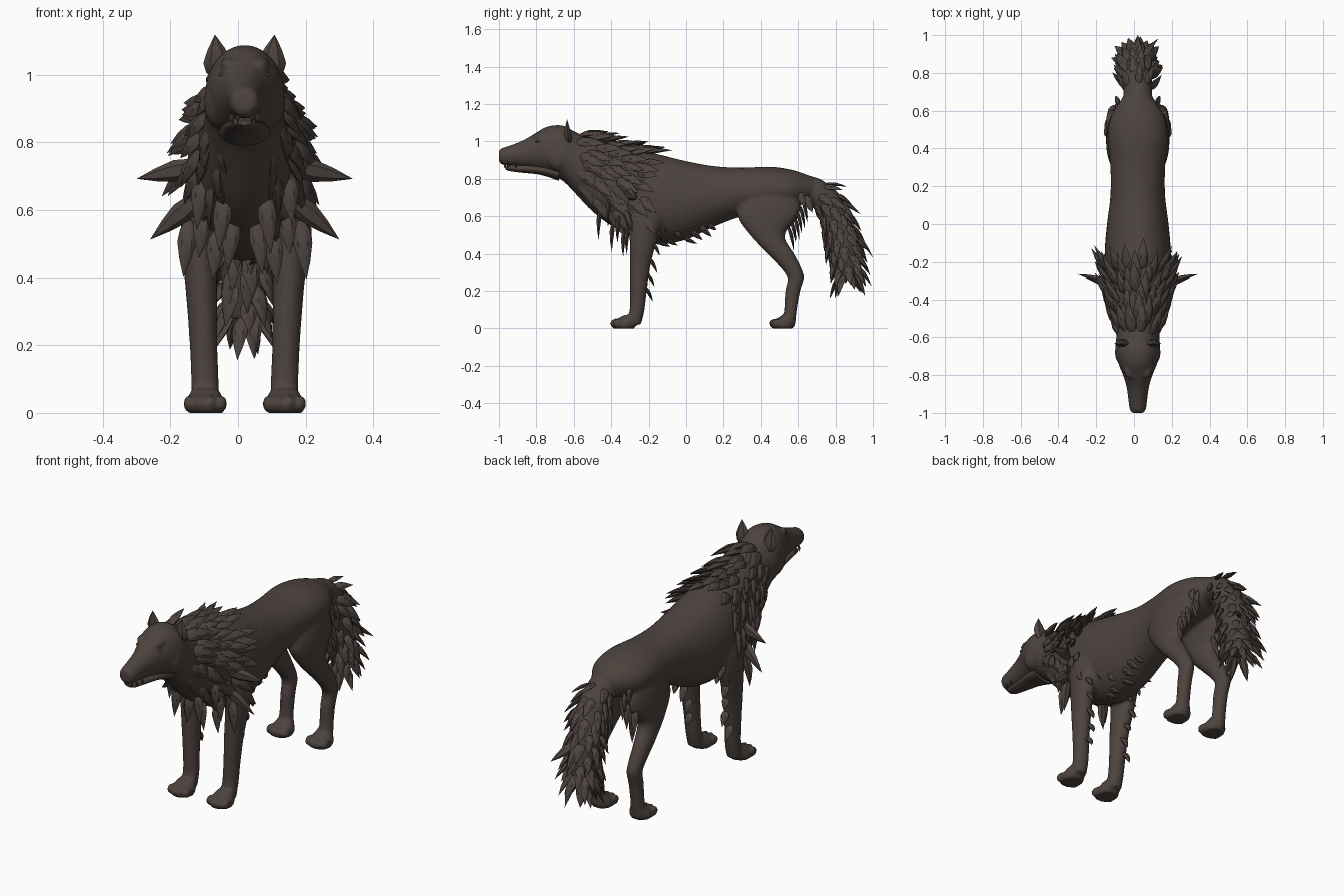
import bpy, bmesh, math, random
from mathutils import Vector

random.seed(4)
cube = bpy.data.objects.get("Cube")
if cube:
    bpy.data.objects.remove(cube)

CX = 0.02                                  # the trunk sits a little off centre
X, Y, Z = Vector((1, 0, 0)), Vector((0, 1, 0)), Vector((0, 0, 1))

fur = bpy.data.materials.new("dark brown fur")
fur.use_nodes = True
FUR = (0.075, 0.057, 0.049, 1)
fur.diffuse_color = FUR
fur.node_tree.nodes["Principled BSDF"].inputs["Base Color"].default_value = FUR


def finish(name, bm, angle=50):
    bmesh.ops.recalc_face_normals(bm, faces=bm.faces)
    mesh = bpy.data.meshes.new(name)
    bm.to_mesh(mesh)
    bm.free()
    mesh.materials.append(fur)
    ob = bpy.data.objects.new(name, mesh)
    bpy.context.collection.objects.link(ob)
    bpy.ops.object.select_all(action='DESELECT')
    ob.select_set(True)
    bpy.context.view_layer.objects.active = ob
    bpy.ops.object.shade_smooth_by_angle(angle=math.radians(angle))
    return ob


def sample(rows, t):
    """Smooth curve through rows of numbers, t from 0 to 1."""
    f = min(max(t, 0), 0.99999) * (len(rows) - 1)
    i = int(f)
    f -= i
    p = [rows[min(max(i + k, 0), len(rows) - 1)] for k in (-1, 0, 1, 2)]
    return [b + 0.5 * f * (c - a + f * (2*a - 5*b + 4*c - d + f * (3*(b - c) + d - a)))
            for a, b, c, d in zip(*p)]


def loft(bm, rings, sides=20):
    """Skin a list of (centre, u, v) ellipses and close both ends."""
    loops = []
    for c, u, v in rings:
        angles = [math.tau * k / sides for k in range(sides)]
        loops.append([bm.verts.new(c + u * math.cos(a) + v * math.sin(a)) for a in angles])
    for a, b in zip(loops, loops[1:]):
        for k in range(sides):
            n = (k + 1) % sides
            bm.faces.new((a[k], a[n], b[n], b[k]))
    bm.faces.new(loops[0])
    bm.faces.new(loops[-1])


def trunk_ring(row):
    y, top, low, half = row
    return Vector((CX, y, (top + low) / 2)), X * half, Z * (top - low) / 2


def limb_ring(row, side):
    z, y, ry, x, rx = row
    return Vector((CX + side * x, y, z)), X * rx, Y * ry


def smooth_rings(rows, ring, steps, *args):
    return [ring(sample(rows, i / steps), *args) for i in range(steps + 1)]


def ball(bm, centre, radii):
    made = bmesh.ops.create_icosphere(bm, subdivisions=2, radius=1)
    for v in made["verts"]:
        v.co = Vector(centre) + Vector(a * b for a, b in zip(v.co, radii))


def tuft(bm, base, way, normal, length, width, thick=0.5):
    """Leaf-shaped lock of fur."""
    way = way.normalized()
    across = way.cross(normal).normalized()
    out = across.cross(way)
    rings = [(base + way * length * t + out * bend * length, across * width * w,
              out * width * w * thick)
             for t, w, bend in ((0, .35, -.03), (.18, .85, 0), (.4, 1, .02),
                                (.7, .6, .02), (1, .02, 0))]
    loft(bm, rings, 6)


# y, top, bottom, half width, from nose to rump
TRUNK = [(-1.0, .95, .895, .028), (-.985, .964, .876, .042), (-.93, .982, .87, .05),
         (-.86, 1.012, .862, .06), (-.80, 1.048, .85, .078), (-.74, 1.08, .83, .102),
         (-.66, 1.086, .79, .118), (-.59, 1.05, .72, .114), (-.5, 1.015, .625, .125),
         (-.4, .99, .55, .147), (-.28, .96, .485, .165), (-.15, .932, .45, .175),
         (0, .895, .475, .163), (.15, .868, .545, .145), (.3, .86, .6, .145),
         (.45, .865, .62, .158), (.56, .85, .64, .145), (.64, .825, .67, .10),
         (.7, .80, .69, .06)]
# z, y, y radius, x offset, x radius
FORELEG = [(.02, -.28, .04, .117, .04), (.1, -.262, .04, .118, .041),
           (.2, -.255, .045, .122, .041), (.35, -.245, .057, .128, .046),
           (.5, -.225, .078, .135, .053), (.62, -.215, .10, .128, .058),
           (.75, -.22, .10, .10, .06)]
HINDLEG = [(.02, .55, .036, .12, .04), (.1, .56, .034, .12, .036),
           (.2, .572, .04, .12, .036), (.27, .588, .044, .122, .038),
           (.33, .56, .056, .125, .041), (.4, .508, .072, .125, .045),
           (.5, .435, .093, .115, .052), (.6, .44, .165, .105, .062),
           (.7, .45, .155, .085, .07), (.78, .46, .10, .06, .06)]
PAW = [(0, 0, .058, .117, .054), (.022, 0, .066, .117, .062),
       (.045, .012, .056, .117, .053), (.072, .035, .035, .117, .038)]
# y, z, radius
TAIL = [(.58, .75, .07), (.68, .735, .075), (.765, .66, .076), (.82, .53, .076),
        (.85, .40, .072), (.865, .28, .05)]


def tail_ring(row):
    y, z, r = row
    i = min(range(len(TAIL)), key=lambda k: abs(TAIL[k][1] - z))
    a, b = TAIL[max(i - 1, 0)], TAIL[min(i + 1, len(TAIL) - 1)]
    way = Vector((0, b[0] - a[0], b[1] - a[1])).normalized()
    return Vector((CX, y, z)), X * r, way.cross(X) * r


# Head, trunk, legs and tail core, fused into one smooth skin
bm = bmesh.new()
loft(bm, smooth_rings(TRUNK, trunk_ring, 72), 32)
loft(bm, smooth_rings(TAIL, tail_ring, 20))
for side in (-1, 1):
    loft(bm, smooth_rings(FORELEG, limb_ring, 24, side))
    loft(bm, smooth_rings(HINDLEG, limb_ring, 32, side))
    for y in (-.333, .517):
        rows = [(z, dy + y, ry, x, rx) for z, dy, ry, x, rx in PAW]
        loft(bm, smooth_rings(rows, limb_ring, 8, side))
        for k in (-1.5, -.5, .5, 1.5):                      # toes
            ball(bm, (CX + side * .117 + k * .032, y - .052 + abs(k) * .014, .027),
                 (.017, .03, .027))
    ball(bm, (CX + side * .045, -.77, 1.03), (.03, .05, .022))    # brow
    ball(bm, (CX + side * .08, -.68, .92), (.042, .07, .08))      # cheek
body = finish("body", bm)
remesh = body.modifiers.new("fuse", 'REMESH')
remesh.mode = 'VOXEL'
remesh.voxel_size = 0.009
remesh.use_smooth_shade = True
relax = body.modifiers.new("relax", 'SMOOTH')
relax.factor = 0.5
relax.iterations = 4

# Lower jaw
JAW = [(-.965, .866, .85, .018), (-.945, .874, .842, .032), (-.88, .876, .833, .042),
       (-.78, .874, .822, .06), (-.68, .87, .79, .076)]
bm = bmesh.new()
loft(bm, smooth_rings(JAW, trunk_ring, 14))
finish("lower_jaw", bm)

# Fangs, ears and eyes
teeth, ears, eyes = bmesh.new(), bmesh.new(), bmesh.new()
for side in (-1, 1):
    for y, x in ((-.968, .02), (-.95, .036), (-.91, .043)):
        tuft(teeth, Vector((CX + side * x, y, .885)), -Z, X * side, .03, .006, 1)
    tuft(ears, Vector((CX + side * .076, -.625, .985)), Vector((side * .09, -.08, 1)),
         -Y, .133, .042, .5)
    ball(eyes, (CX + side * .066, -.79, 1.0), (.011, .016, .006))
finish("fangs", teeth)
finish("ears", ears, 35)
finish("eyes", eyes)


def on_trunk(y, angle):
    """Point and outward normal of the trunk; angle 0 is the spine."""
    i = next(k for k in range(len(TRUNK) - 1) if TRUNK[k + 1][0] >= y)
    a, b = TRUNK[i], TRUNK[i + 1]
    f = (y - a[0]) / (b[0] - a[0])
    c, u, v = trunk_ring([p + (q - p) * f for p, q in zip(a, b)])
    s, k = math.sin(angle), math.cos(angle)
    return c + u * s + v * k, (X * s / u.length + Z * k / v.length).normalized()


def trunk_tuft(bm, y, degrees, length, width, lift):
    point, normal = on_trunk(y, math.radians(degrees))
    t = min(abs(degrees) / 130, 1)
    way = Y * (1 - .5 * t) - Z * (.12 + .65 * t)
    way -= normal * way.dot(normal)
    tuft(bm, point - normal * .008, way.normalized() + normal * lift, normal, length, width)


# Mane of broad overlapping locks over neck and shoulders, looser at the sides
bm = bmesh.new()
for row in range(9):
    y = -.58 + row * .04
    reach = 128 if row < 6 else 116
    count = 10 + row % 2
    for k in range(count):
        deg = -reach + 2 * reach * k / (count - 1) + random.uniform(-6, 6)
        flare = .05 + min(.2 + row * .06, .42) * abs(math.sin(math.radians(deg)))
        trunk_tuft(bm, y + random.uniform(-.015, .015), deg,
                   random.uniform(.125, .18), random.uniform(.027, .034),
                   flare + random.uniform(-.04, .1))
# Stray long locks standing out from the shoulders, and the chest fringe
for side in (-1, 1):
    for y, z, dz, length in ((-.32, .73, -.2, .2), (-.33, .64, -.85, .2)):
        tuft(bm, Vector((CX + side * .13, y, z)), Vector((side, .3, dz)), Y,
             length, .033, .6)
    for x, y, z in ((.12, -.36, .61), (.165, -.31, .57), (.06, -.46, .65),
                    (.125, -.41, .71), (.035, -.39, .58), (.08, -.33, .54)):
        tuft(bm, Vector((CX + side * x, y, z)), Vector((side * .1, -.04, -1)), -Y,
             random.uniform(.14, .18), .028)
finish("mane", bm, 40)

# Belly fringe, elbow feathering and thigh tufts
bm = bmesh.new()
for k in range(8):
    trunk_tuft(bm, -.2 + k * .045, 180 + random.uniform(-45, 45),
               random.uniform(.06, .1), .02, .2)
for side in (-1, 1):
    for k in range(6):
        t = .36 + k * .085
        z, y, ry, x, rx = sample(FORELEG, t)
        tuft(bm, Vector((CX + side * x + random.uniform(-.025, .025), y + ry * .8, z)),
             Vector((0, .5, -1)), Y, random.uniform(.06, .09), .023)
    for k in range(6):
        tuft(bm, Vector((CX + side * random.uniform(.08, .14), .55 + k * .015,
                         .55 + k * .028)),
             Vector((side * .1, .2, -1)), Y, random.uniform(.1, .14), .022)
    for y, z in ((.6, .74), (.64, .71)):
        tuft(bm, Vector((CX + side * .1, y, z)), Vector((side * .2, .4, -1)),
             X * side, .1, .024)
finish("body_tufts", bm, 40)

# Bushy tail, widest at the sides
bm = bmesh.new()
for row in range(10):
    t = .27 + row * .078
    c, u, v = tail_ring(sample(TAIL, t))
    ahead = Vector((CX, *sample(TAIL, t + .04)[:2])) - Vector((CX, *sample(TAIL, t - .04)[:2]))
    for k in range(8):
        a = math.tau * (k + .5 * (row % 2)) / 8 + random.uniform(-.2, .2)
        spoke = u * math.cos(a) + v * math.sin(a)
        normal = spoke.normalized()
        lift = random.uniform(.15, .5) + .25 * abs(math.cos(a))
        tuft(bm, c + spoke * .9, ahead.normalized() + normal * lift, normal,
             random.uniform(.095, .145), random.uniform(.021, .028))
tuft(bm, Vector((CX + .02, .88, .50)), Vector((.1, .115, -.1)), Y, .16, .024)
tuft(bm, Vector((CX, .9, .52)), Vector((0, .1, -.14)), Y, .172, .024)
tuft(bm, Vector((CX + .03, .83, .31)), Vector((0, -.03, -.15)), -Y, .15, .022)
finish("tail_fur", bm, 40)
